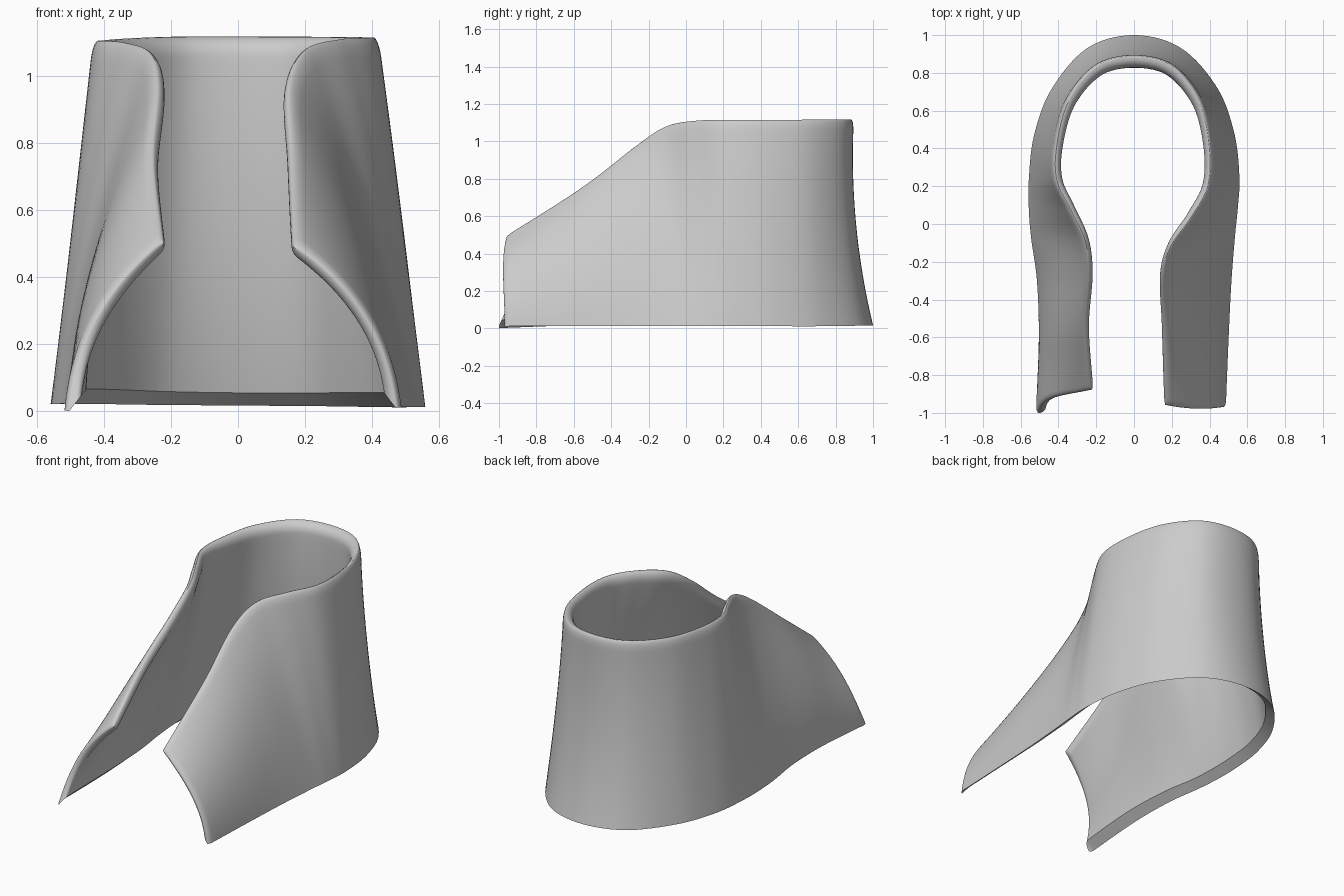
import bpy, bmesh, math
from mathutils import Vector

if "Cube" in bpy.data.objects:
    bpy.data.objects.remove(bpy.data.objects["Cube"])

# Stations: bottom x, y, z, top x, y, z, outward bulge (right front -> heel -> left front)
RIGHT = [
    (.485, -.97, .015, .170, -.965, .505, .07),
    (.50, -.60, .015, .165, -.56, .765, .065),
    (.515, -.30, .015, .160, -.28, .98, .05),
    (.535, -.05, .015, .210, -.12, 1.085, .025),
    (.55, .10, .015, .315, .03, 1.115, .012),
    (.557, .25, .015, .405, .20, 1.12, .006),
    (.53, .48, .015, .412, .42, 1.12, .004),
    (.44, .72, .015, .355, .66, 1.12, -.01),
    (.25, .93, .018, .205, .845, 1.12, -.03)]
HEEL = [(0, 1.0, .02, 0, .897, 1.12, -.04)]
LEFT = [
    (-.25, .93, .022, -.205, .845, 1.12, -.03),
    (-.44, .71, .025, -.360, .66, 1.115, -.01),
    (-.53, .47, .025, -.425, .42, 1.11, .0),
    (-.557, .25, .025, -.425, .23, 1.11, .003),
    (-.558, .08, .025, -.350, .07, 1.105, .01),
    (-.545, -.08, .025, -.275, -.09, 1.075, .018),
    (-.515, -.30, .025, -.250, -.27, .98, .04),
    (-.505, -.60, .02, -.262, -.55, .765, .06),
    (-.52, -1.0, .005, -.230, -.885, .515, .065)]
ST = RIGHT + HEEL + LEFT
N = len(ST) - 1
THICK = .052       # shell thickness


def station(u):
    """Catmull-Rom interpolation of the stations."""
    i = min(max(int(u), 0), N - 1)
    f = u - i
    b, c = ST[i], ST[i + 1]
    a = ST[i - 1] if i > 0 else [2 * p - q for p, q in zip(b, c)]
    d = ST[i + 2] if i + 2 <= N else [2 * q - p for p, q in zip(b, c)]
    return [.5 * (2 * q + (r - p) * f + (2 * p - 5 * q + 4 * r - s) * f * f
                  + (3 * q - p - 3 * r + s) * f ** 3)
            for p, q, r, s in zip(a, b, c, d)]


def chord(u, t):
    s = station(u)
    p = Vector(s[:3]).lerp(Vector(s[3:6]), t)
    p.y += .15 * t * (1 - t) * max(0, u - N + 1)   # left front edge sags back
    return p


def outer(u, t):
    e = .02
    side = chord(min(u + e, N), t) - chord(max(u - e, 0), t)
    out = side.cross(chord(u, 1) - chord(u, 0)).normalized()
    return chord(u, t) + out * station(u)[6] * 4 * t * (1 - t)


def normal(u, t):
    e = .02
    du = outer(min(u + e, N), t) - outer(max(u - e, 0), t)
    dt = outer(u, min(t + e, 1)) - outer(u, max(t - e, 0))
    return du.cross(dt).normalized()


# Samples (parameter, thickness factor), with elliptical rounding at free edges
K = 7
arc = [k * math.pi / 2 / K for k in range(K)]
U0, T0 = .09, .055
start = [(U0 * (1 - math.cos(a)), math.sin(a)) for a in arc]
M = 130
us = start + [(U0 + (N - 2 * U0) * k / M, 1) for k in range(M + 1)]
us += [(N - p, f) for p, f in reversed(start)]
ts = [((1 - T0) * k / 30, 1) for k in range(31)]
ts += [(1 - T0 * (1 - math.cos(a)), math.sin(a)) for a in reversed(arc)]

# Shell: outer skin and lining; the rim crest sits close to the outer skin
CREST = .3 * THICK
bm = bmesh.new()
skin, lining = [], []
for u, fu in us:
    ro, ri = [], []
    for t, ft in ts:
        n, p, f = normal(u, t), outer(u, t), fu * ft
        thick = THICK + .022 * t * max(0, p.y) ** 3        # padded heel
        lift = Vector((0, 0, .05 * f * (1 - t) ** 2))      # slanted bottom rim
        ro.append(bm.verts.new(p - n * CREST * (1 - f)))
        ri.append(bm.verts.new(p - n * (CREST + (thick - CREST) * f) + lift))
    skin.append(ro)
    lining.append(ri)
for i in range(len(us) - 1):
    for j in range(len(ts) - 1):
        bm.faces.new((skin[i][j], skin[i + 1][j], skin[i + 1][j + 1], skin[i][j + 1]))
        bm.faces.new((lining[i][j], lining[i][j + 1], lining[i + 1][j + 1], lining[i + 1][j]))
    # Bottom rim
    bm.faces.new((skin[i][0], lining[i][0], lining[i + 1][0], skin[i + 1][0]))
bmesh.ops.remove_doubles(bm, verts=bm.verts, dist=.00005)
bmesh.ops.recalc_face_normals(bm, faces=bm.faces)

# Settle on the ground and centre
lo = [min(v.co[k] for v in bm.verts) for k in range(3)]
hi = [max(v.co[k] for v in bm.verts) for k in range(3)]
bmesh.ops.translate(bm, verts=bm.verts,
                    vec=(-(lo[0] + hi[0]) / 2, -(lo[1] + hi[1]) / 2, -lo[2]))
mesh = bpy.data.meshes.new("ankle_collar_shell")
bm.to_mesh(mesh)
bm.free()
shell = bpy.data.objects.new("ankle_collar_shell", mesh)
bpy.context.collection.objects.link(shell)
bpy.context.view_layer.objects.active = shell
shell.select_set(True)
bpy.ops.object.shade_smooth_by_angle(angle=math.radians(30))
